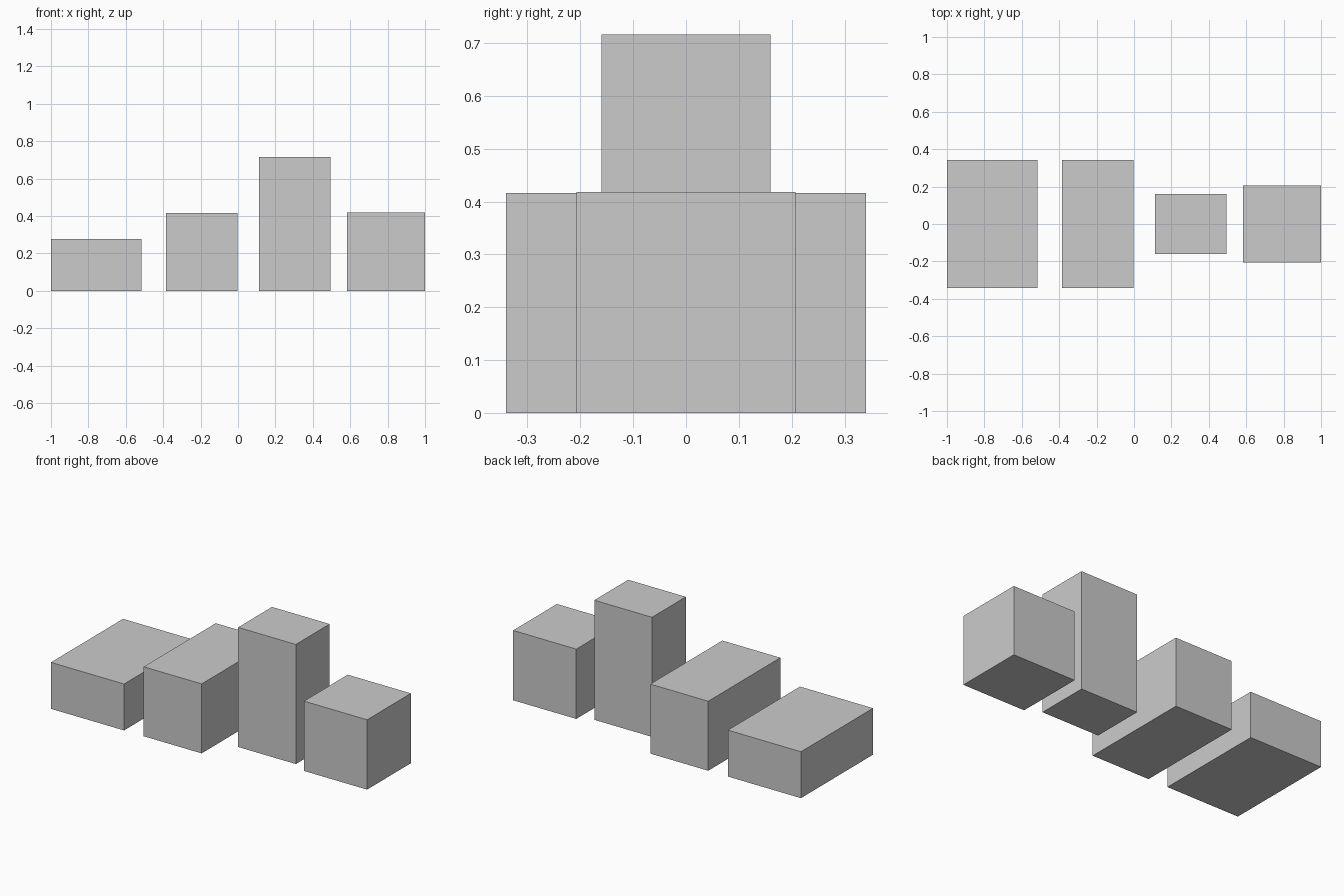
import bpy

if "Cube" in bpy.data.objects:
    bpy.data.objects.remove(bpy.data.objects["Cube"])


def block(name, x0, x1, depth, height):
    """Box standing on the ground, centred on y = 0."""
    bpy.ops.mesh.primitive_cube_add(size=1, location=((x0 + x1) / 2, 0, height / 2))
    obj = bpy.context.object
    obj.name = name
    obj.scale = (x1 - x0, depth, height)
    bpy.ops.object.transform_apply(location=False, rotation=False, scale=True)
    return obj


# Row of four separate blocks, left to right
block("low_wide_block", -1.0, -0.516, 0.682, 0.278)
block("long_block", -0.386, -0.002, 0.682, 0.416)
block("tall_block", 0.113, 0.495, 0.32, 0.716)
block("short_block", 0.582, 1.0, 0.414, 0.418)
